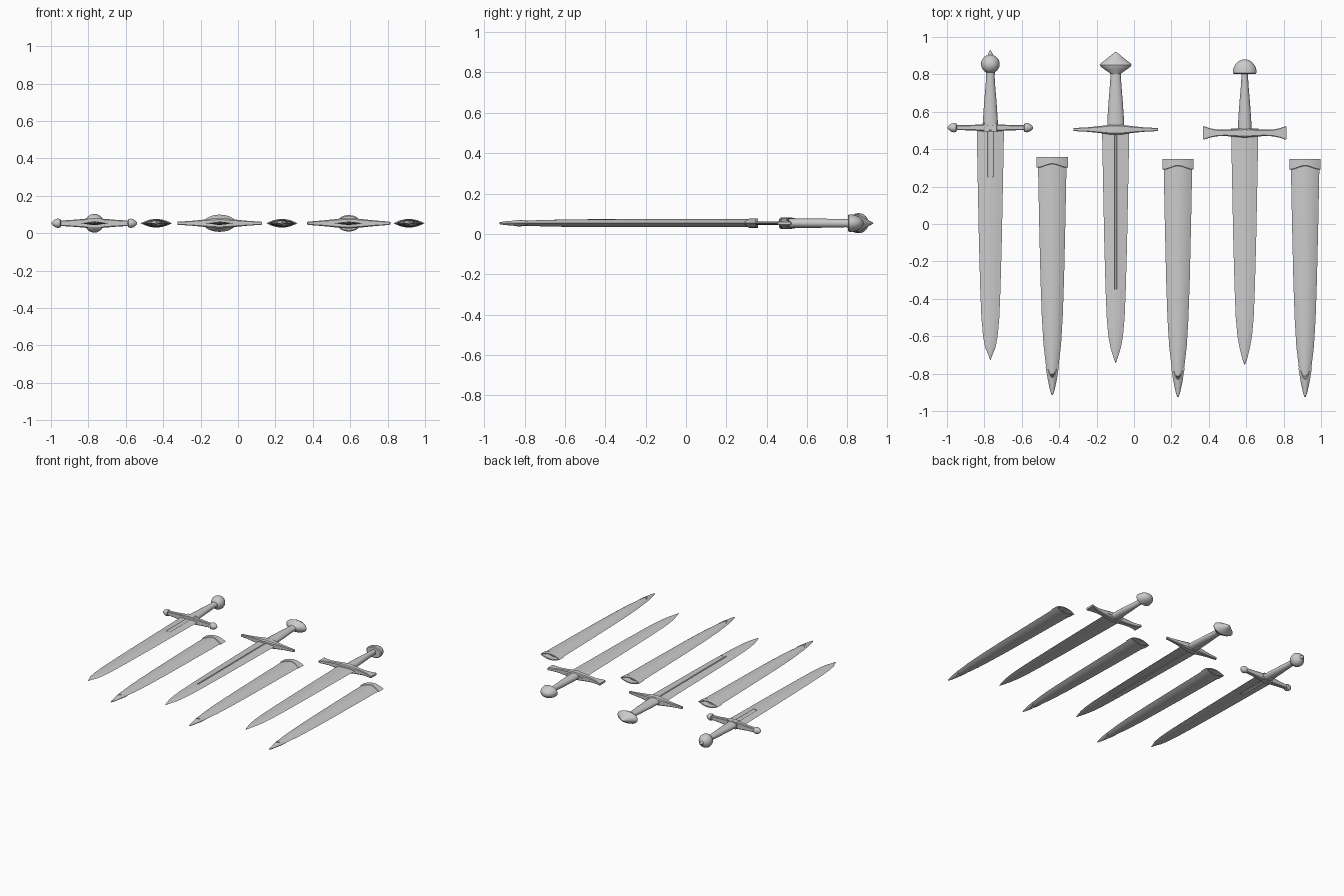
import bpy, bmesh, math

if "Cube" in bpy.data.objects:
    bpy.data.objects.remove(bpy.data.objects["Cube"])

LEVEL = 0.053          # height of every centre line
GRIP_Y = 0.53

steel = bpy.data.materials.new("plain grey")
steel.use_nodes = True
steel.diffuse_color = (0.6, 0.6, 0.6, 1)
steel.node_tree.nodes["Principled BSDF"].inputs["Base Color"].default_value = (0.6, 0.6, 0.6, 1)


# Cross-sections: closed outlines for a half width and a half thickness
def oval(w, t, n=24):
    return [(w * math.cos(math.tau * i / n), t * math.sin(math.tau * i / n)) for i in range(n)]


def lens(w, t, n=12):
    xs = [1 - 2 * i / n for i in range(n)]
    return [(w * x, t * (1 - x * x)) for x in xs] + [(-w * x, -t * (1 - x * x)) for x in xs]


def lozenge(w, t):
    return [(w, 0), (w * .45, t * .75), (0, t), (-w * .45, t * .75),
            (-w, 0), (-w * .45, -t * .75), (0, -t), (w * .45, -t * .75)]


def slab(w, t):
    b = min(w, t) * .3
    return [(w, t - b), (w - b, t), (b - w, t), (-w, t - b),
            (-w, b - t), (b - w, -t), (w - b, -t), (w, b - t)]


def fullered(half_groove):
    def section(w, t):
        g = min(half_groove, w * .4)
        top = [(g, t), (g * .6, t * .55), (-g * .6, t * .55), (-g, t)]
        return [(w, 0)] + top + [(-w, 0)] + [(x, -z) for x, z in reversed(top)]
    return section


def loft(name, x, rows, section, along="y", y=0, scallop=None, angle=35):
    """Skin sections given as (position, half width, half thickness)."""
    bm = bmesh.new()
    rings = []
    for k, (pos, w, t) in enumerate(rows):
        ring = []
        for a, b in section(w, t):
            p = pos
            if scallop and k in scallop:
                p += scallop[k] * math.cos(math.pi * a / (2 * w)) ** 2
            co = (x + a, y + p, LEVEL + b) if along == "y" else (x + p, y + a, LEVEL + b)
            ring.append(bm.verts.new(co))
        rings.append(ring)
    n = len(rings[0])
    for r, s in zip(rings, rings[1:]):
        for i in range(n):
            j = (i + 1) % n
            bm.faces.new((r[i], r[j], s[j], s[i]))
    bm.faces.new(rings[0][::-1])
    bm.faces.new(rings[-1])
    bmesh.ops.recalc_face_normals(bm, faces=bm.faces)
    mesh = bpy.data.meshes.new(name)
    bm.to_mesh(mesh)
    bm.free()
    mesh.materials.append(steel)
    ob = bpy.data.objects.new(name, mesh)
    bpy.context.collection.objects.link(ob)
    bpy.context.view_layer.objects.active = ob
    bpy.ops.object.select_all(action="DESELECT")
    ob.select_set(True)
    bpy.ops.object.shade_smooth_by_angle(angle=math.radians(angle))
    return ob


def mirrored(rows):
    """Extend rows given from the centre outwards to both sides."""
    return [(-p, w, t) for p, w, t in reversed(rows) if p > 0] + rows


def blade(name, x, tip, section, plain_from=None):
    outline = [(0.51, .073), (0.2, .067), (-0.1, .061), (-0.35, .054),
               (-0.5, .048), (-0.6, .039), (-0.66, .028), (tip + .03, .012), (tip, .001)]
    rows = [(y, w, .009 * min(1, .3 + w / .06)) for y, w in outline]
    if plain_from is None:
        return loft(name, x, rows, section, angle=5)
    # the groove ends part way, a plain ridge goes on to the tip
    cut = next(i for i, r in enumerate(rows) if r[0] < plain_from)
    (y0, w0, t0), (y1, w1, t1) = rows[cut - 1], rows[cut]
    f = (y0 - plain_from) / (y0 - y1)
    mid = (plain_from, w0 + f * (w1 - w0), t0 + f * (t1 - t0))
    loft(name, x, rows[:cut] + [mid], section, angle=5)
    loft(name + "_point", x, [mid] + rows[cut:], lozenge, angle=5)


def grip(name, x, base, end):
    rows = [(GRIP_Y - .03, base, .024), (GRIP_Y + .02, base, .024),
            (0.65, base * .6 + end * .4, .023), (0.75, end * 1.08, .021),
            (0.79, end, .02), (0.825, end * 1.1, .021)]
    loft(name, x, rows, oval)


# First dagger: round pommel with a button, bar guard with acorn ends
X = -0.768
blade("ball_dagger_blade", X, -0.727, fullered(.016), 0.25)
grip("ball_dagger_grip", X, .040, .023)
loft("ball_dagger_guard", X, mirrored([(0, .019, .027), (.05, .017, .024), (.12, .014, .018),
     (.19, .013, .014)]), slab, "x", .515)
loft("ball_dagger_collar", X, [(.495, .041, .026), (.54, .041, .026)], slab)
for side, word in ((1, "left"), (-1, "right")):
    acorn = [(.178, .013), (.183, .023), (.196, .025), (.21, .021), (.222, .012), (.229, .003)]
    loft(word + "_guard_acorn", X, [(side * p, r, r) for p, r in acorn], oval, "x", .515)
ball = [(-math.cos(math.pi * i / 12), math.sin(math.pi * i / 12)) for i in range(1, 11)]
loft("ball_pommel", X, [(.855 + .05 * c, .05 * s, .05 * s) for c, s in ball]
     + [(.903, .014, .014), (.912, .011, .011), (.925, .004, .004), (.93, .001, .001)], oval)

# Second dagger: pointed lens pommel, tapering spindle guard
X = -0.098
blade("spindle_dagger_blade", X, -0.743, fullered(.006), -0.35)
grip("spindle_dagger_grip", X, .045, .028)
loft("spindle_guard", X, mirrored([(0, .028, .028), (.04, .025, .025), (.09, .018, .019),
     (.15, .012, .013), (.225, .008, .008)]), slab, "x", .505)
loft("pointed_pommel", X, [(.803, .026, .022), (.825, .058, .034), (.84, .078, .043),
     (.851, .086, .046), (.862, .076, .042), (.88, .052, .03), (.9, .028, .018),
     (.92, .003, .003)], oval)

# Third dagger: dome pommel, guard flaring at its ends
X = 0.592
blade("dome_dagger_blade", X, -0.754, lozenge)
grip("dome_dagger_grip", X, .035, .018)
loft("flared_guard", X, mirrored([(0, .025, .028), (.045, .021, .025), (.1, .017, .019),
     (.15, .018, .014), (.19, .026, .011), (.217, .036, .008), (.224, .032, .007)]),
     slab, "x", .487)
dome = [(math.sin(math.pi * i / 18), math.cos(math.pi * i / 18)) for i in range(9)]
loft("dome_pommel", X, [(.803, .058, .038)] + [(.808 + .072 * s, .064 * c, .044 * c)
     for s, c in dome], oval)

# Scabbards: hollow lens-section body, scalloped mouth band and end cap
BODY = [(.30, .076, .020), (0, .070, .020), (-.3, .063, .020), (-.5, .056, .0195),
        (-.65, .047, .017), (-.76, .034, .014), (-.84, .021, .011), (-.89, .010, .007),
        (-.915, .002, .003)]
for label, X, top in (("first", -.437, .357), ("second", .235, .347), ("third", .915, .347)):
    shift = top - .352
    outer = [(y + shift, w, t) for y, w, t in reversed(BODY)] + [(top - .002, .077, .020)]
    inner = [(y, w - .006, t - .004) for y, w, t in reversed(outer[3:])]
    loft(label + "_scabbard_body", X, outer + inner, lens)
    loft(label + "_scabbard_mouth", X, [(top - .056, .078, .0205), (top - .054, .083, .023),
         (top, .083, .023), (top, .074, .018), (top - .05, .074, .018)],
         lens, scallop={0: .02, 1: .02})
    cap = [(y + shift - .004, w + .002, t + .002) for y, w, t in BODY[5:]]
    cap[0] = (cap[0][0], .034, .014)
    cap.insert(1, (cap[0][0] - .004, .0355, .016))
    loft(label + "_scabbard_tip", X, cap, lens, scallop={0: -.06, 1: -.06})
